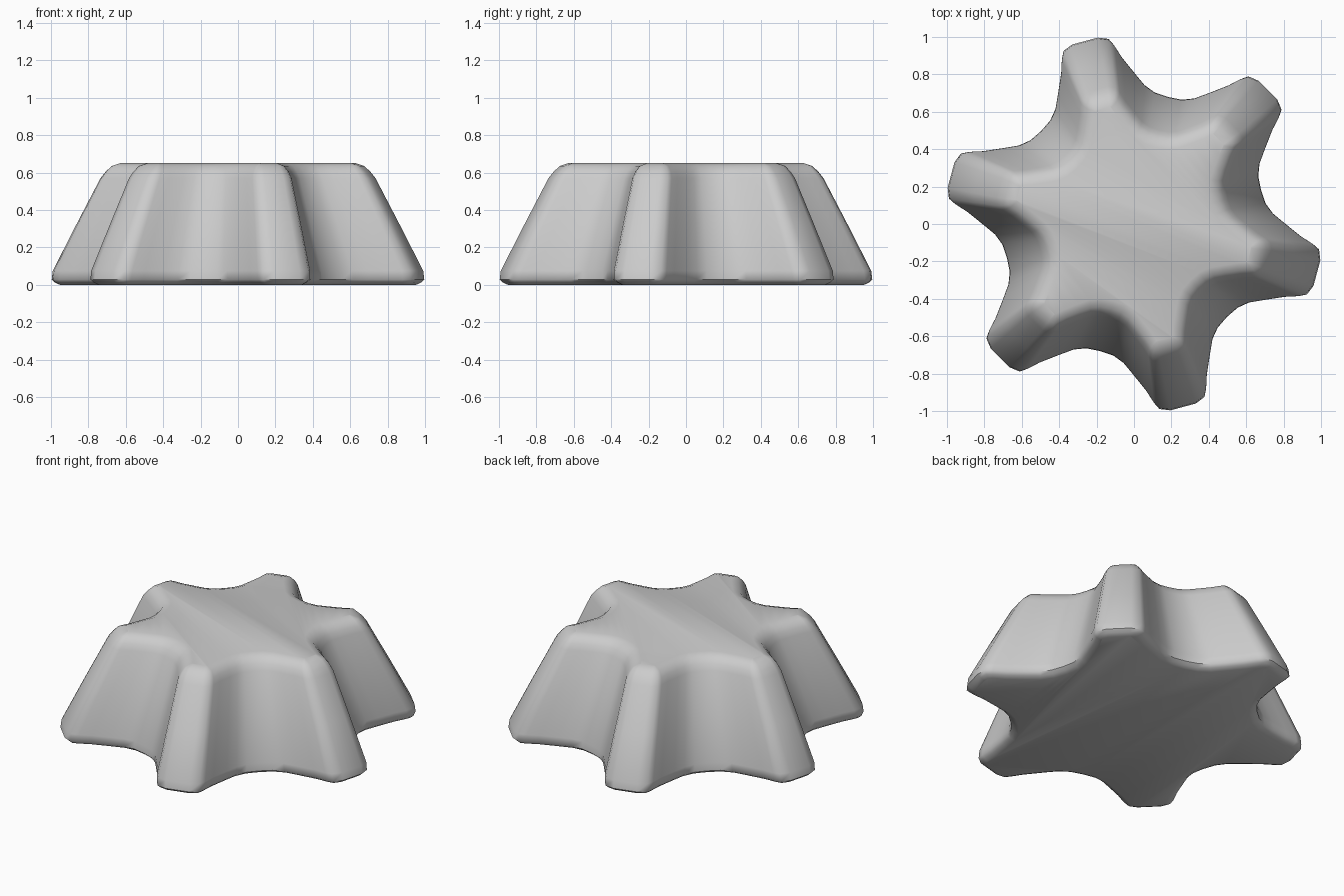
import bpy, bmesh, math
from mathutils import Vector

if "Cube" in bpy.data.objects:
    bpy.data.objects.remove(bpy.data.objects["Cube"])

# Half of one lobe: angle from lobe centre (degrees), radius
HALF = [(4, 1.019), (7.3, 1.002), (8.8, .965), (11, .897), (15.5, .808),
        (19.5, .748), (24, .716)]
LOBE = [(-a, r) for a, r in reversed(HALF)] + HALF + [(30, .707)]

# Full six-lobed outline
outline = []
for k in range(6):
    for a, r in LOBE:
        t = math.radians(45 + 60 * k + a)
        outline.append(Vector((r * math.cos(t), r * math.sin(t))))


def ring_points(scale, inset):
    """Scale the outline, then move it inward along its normals."""
    n = len(outline)
    pts = []
    for i, p in enumerate(outline):
        e1 = (p - outline[i - 1]).normalized()
        e2 = (outline[(i + 1) % n] - p).normalized()
        t = (e1 + e2).normalized()
        pts.append(p * scale - Vector((t.y, -t.x)) * inset)
    return pts


# Rings from base to top: height, scale, inset (rounded rims)
RINGS = [(0, 1.0, .048), (.012, 1.0, .022), (.028, 1.0, .004), (.075, .99, 0),
         (.33, .86, 0), (.57, .735, 0), (.605, .715, .008),
         (.635, .70, .025), (.65, .69, .062)]

bm = bmesh.new()
rings = [[bm.verts.new((p.x, p.y, z)) for p in ring_points(s, d)]
         for z, s, d in RINGS]
n = len(outline)
for lo, hi in zip(rings, rings[1:]):
    for i in range(n):
        j = (i + 1) % n
        bm.faces.new((lo[i], lo[j], hi[j], hi[i]))
bm.faces.new(rings[0][::-1])
bm.faces.new(rings[-1])
bmesh.ops.recalc_face_normals(bm, faces=bm.faces[:])

# Tapered lobed body
mesh = bpy.data.meshes.new("lobed_knob")
bm.to_mesh(mesh)
bm.free()
knob = bpy.data.objects.new("lobed_knob", mesh)
bpy.context.collection.objects.link(knob)
bpy.context.view_layer.objects.active = knob
knob.select_set(True)
bpy.ops.object.shade_smooth_by_angle(angle=math.radians(50))
